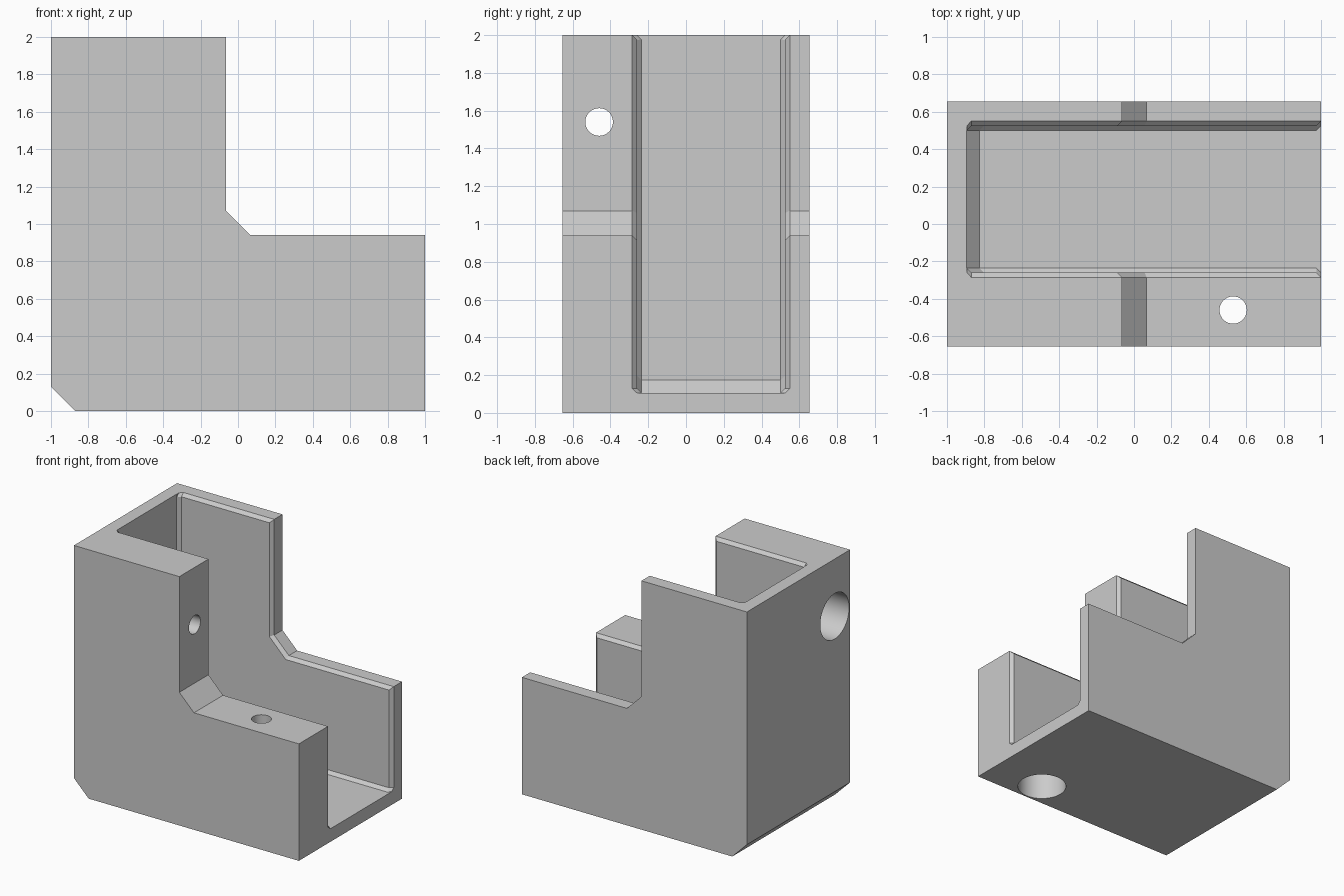
import bpy, bmesh, math
from mathutils import Matrix, Vector

old = bpy.data.objects.get("Cube")
if old:
    bpy.data.objects.remove(old, do_unlink=True)

GREY = (0.6, 0.6, 0.6, 1)
mat = bpy.data.materials.new("light grey")
mat.use_nodes = True
mat.diffuse_color = GREY
mat.node_tree.nodes["Principled BSDF"].inputs["Base Color"].default_value = GREY

MID, HALF = 0.1325, 0.4175      # channel centre and half width at its rim
WALL, BEVEL = 0.105, 0.025      # shell thickness and small chamfer
DEPTH = 0.655                   # half depth of the whole body


def finish(name, bm):
    bmesh.ops.recalc_face_normals(bm, faces=bm.faces)
    mesh = bpy.data.meshes.new(name)
    bm.to_mesh(mesh)
    bm.free()
    mesh.materials.append(mat)
    obj = bpy.data.objects.new(name, mesh)
    bpy.context.collection.objects.link(obj)
    return obj


def loft(name, rings):
    """Skin a row of equal closed rings and cap both ends."""
    bm = bmesh.new()
    rows = [[bm.verts.new(p) for p in ring] for ring in rings]
    n = len(rows[0])
    for a, b in zip(rows, rows[1:]):
        for i in range(n):
            j = (i + 1) % n
            bm.faces.new((a[i], a[j], b[j], b[i]))
    bm.faces.new(rows[0])
    bm.faces.new(rows[-1])
    return finish(name, bm)


def cylinder(name, start, end, radius):
    start, end = Vector(start), Vector(end)
    axis = end - start
    turn = axis.to_track_quat("Z", "Y").to_matrix().to_4x4()
    bm = bmesh.new()
    bmesh.ops.create_cone(bm, cap_ends=True, segments=64, radius1=radius,
                          radius2=radius, depth=axis.length,
                          matrix=Matrix.Translation((start + end) / 2) @ turn)
    return finish(name, bm)


# L-shaped body with a chamfered heel and inner corner
outline = [(-1, 2), (-0.063, 2), (-0.063, 1.07), (0.067, 0.94),
           (1, 0.94), (1, 0), (-0.87, 0), (-1, 0.13)]
body = loft("corner_bracket", [[(x, y, z) for x, z in outline]
                               for y in (-DEPTH, DEPTH)])
cutters = []


# Channel with chamfered inner corners
def channel_ring(y, inset):
    x, z, c = -1 + WALL + inset, WALL + inset, 0.068
    return [(x, y, 3), (x, y, z + c), (x + c, y, z), (3, y, z), (3, y, 3)]


side = HALF - BEVEL
cutters.append(loft("channel_cutter", [
    channel_ring(MID - side, BEVEL), channel_ring(MID - side + BEVEL, 0),
    channel_ring(MID + side - BEVEL, 0), channel_ring(MID + side, BEVEL)]))

# Chamfer along the rim of each side wall: x, z, outward x, outward z, shift
k = math.tan(math.radians(22.5))
rim = [(WALL - 0.999, 2, 0, 1, BEVEL), (WALL - 1 + BEVEL, 2, 0, 1, 0),
       (-0.063, 2, 1, 1, 0), (-0.063, 1.07, 1, k, 0), (0.067, 0.94, k, 1, 0),
       (1, 0.94, 1, 1, 0), (1, WALL + BEVEL, 1, 0, 0),
       (1, WALL + 0.001, 1, 0, BEVEL)]
for s, label in ((1, "back"), (-1, "front")):
    rings = [[(x + nx * o, MID + s * (HALF - shift + d), z + nz * o)
              for o, d in ((-0.03, -0.03), (0.01, -0.03), (0.01, 0.01))]
             for x, z, nx, nz, shift in rim]
    cutters.append(loft(label + "_rim_cutter", rings))

# Two screw holes with wide counterbores
HY = -0.46
cutters += [
    cylinder("upper_screw_hole", (-1.1, HY, 1.54), (0.1, HY, 1.54), 0.073),
    cylinder("upper_counterbore", (-1.1, HY, 1.54), (-0.36, HY, 1.54), 0.183),
    cylinder("lower_screw_hole", (0.53, HY, -0.1), (0.53, HY, 1.1), 0.073),
    cylinder("lower_counterbore", (0.53, HY, -0.1), (0.53, HY, 0.64), 0.183)]

# Cut everything out of the body
bpy.ops.object.select_all(action="DESELECT")
bpy.context.view_layer.objects.active = body
body.select_set(True)
for cutter in cutters:
    cutter.hide_render = True
    mod = body.modifiers.new(cutter.name, "BOOLEAN")
    mod.operation = "DIFFERENCE"
    mod.solver = "EXACT"
    mod.object = cutter
    bpy.ops.object.modifier_apply(modifier=mod.name)
    bpy.data.objects.remove(cutter, do_unlink=True)
bpy.ops.object.shade_smooth_by_angle(angle=math.radians(20))
